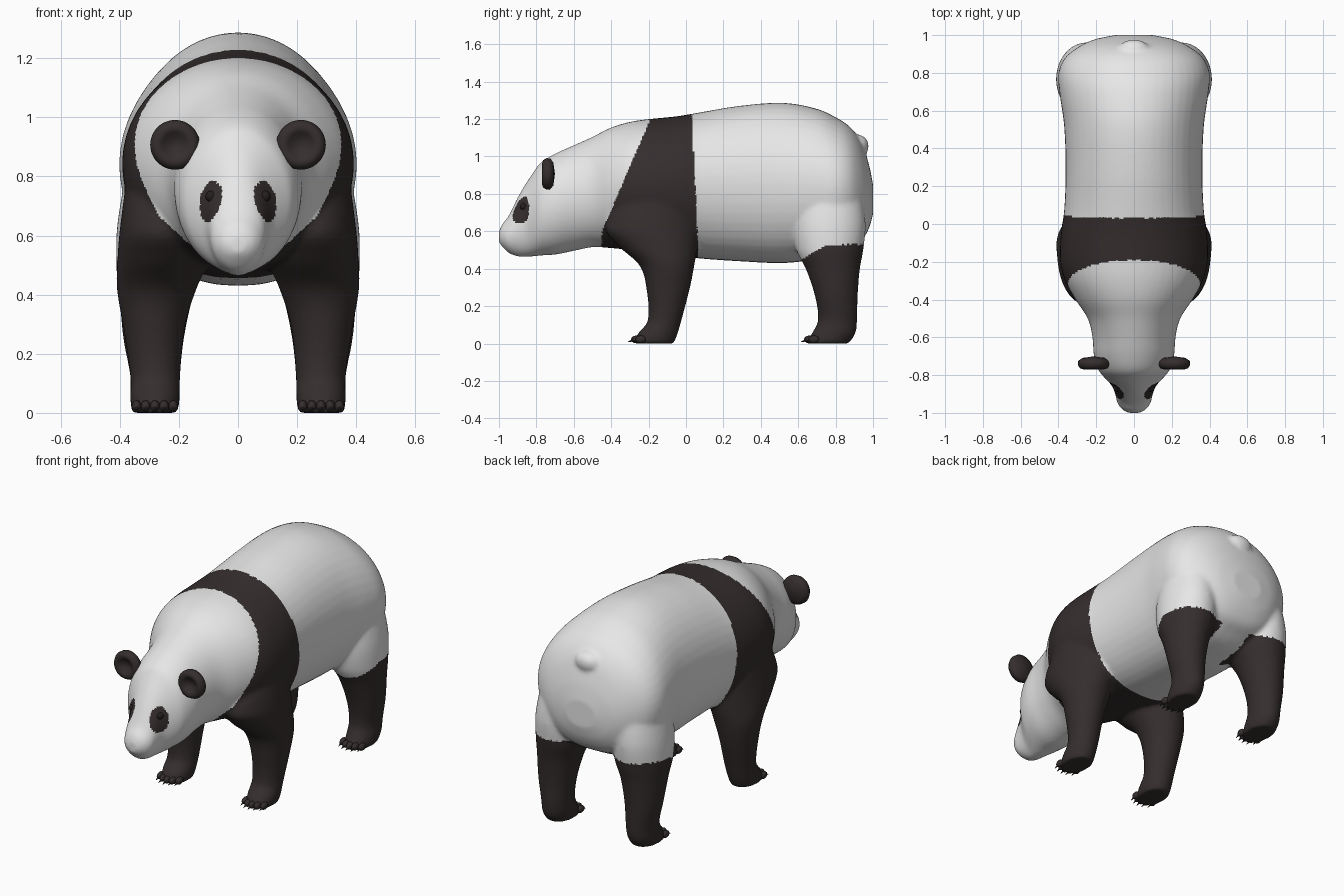
import bpy, bmesh, math
from mathutils import Matrix, Vector
from mathutils.bvhtree import BVHTree

cube = bpy.data.objects.get("Cube")
if cube:
    bpy.data.objects.remove(cube, do_unlink=True)


def material(name, color):
    mat = bpy.data.materials.new(name)
    mat.use_nodes = True
    mat.diffuse_color = (*color, 1)
    for node in mat.node_tree.nodes:
        if node.type == 'BSDF_PRINCIPLED':
            node.inputs["Base Color"].default_value = (*color, 1)
            node.inputs["Roughness"].default_value = .8
    return mat


WHITE = material("white_fur", (.8, .8, .8))
DARK = material("dark_fur", (.036, .027, .027))
BLACK = material("eye_black", (.018, .014, .014))


def finish(name, bm, *mats):
    """Turn a bmesh into a smooth shaded object."""
    bmesh.ops.recalc_face_normals(bm, faces=bm.faces)
    mesh = bpy.data.meshes.new(name)
    bm.to_mesh(mesh)
    bm.free()
    for mat in mats:
        mesh.materials.append(mat)
    for poly in mesh.polygons:
        poly.use_smooth = True
    obj = bpy.data.objects.new(name, mesh)
    bpy.context.scene.collection.objects.link(obj)
    return obj


def resample(rows, steps=5):
    """Smooth curve through table rows keyed by their first column."""
    last = len(rows) - 1

    def slope(i, k):
        a, b = rows[max(i - 1, 0)], rows[min(i + 1, last)]
        return (b[k] - a[k]) / (b[0] - a[0])

    result = []
    for i in range(last):
        a, b = rows[i], rows[i + 1]
        span = b[0] - a[0]
        for s in range(steps):
            t = s / steps
            h = t * t * (3 - 2 * t)
            row = [a[0] + span * t]
            for k in range(1, len(a)):
                row.append(a[k] * (1 - h) + b[k] * h
                           + span * slope(i, k) * t * (1 - t) ** 2
                           - span * slope(i + 1, k) * t * t * (1 - t))
            result.append(row)
    return result + [list(rows[last])]


def loft(bm, rings):
    """Skin a list of closed rings and cap both ends."""
    loops = [[bm.verts.new(p) for p in ring] for ring in rings]
    n = len(loops[0])
    for a, b in zip(loops, loops[1:]):
        for i in range(n):
            j = (i + 1) % n
            bm.faces.new((a[i], a[j], b[j], b[i]))
    bm.faces.new(loops[0])
    bm.faces.new(reversed(loops[-1]))


def blob(bm, center, radii, segments=20):
    bmesh.ops.create_uvsphere(
        bm, u_segments=segments, v_segments=segments // 2, radius=1,
        matrix=Matrix.Translation(center) @ Matrix.Diagonal((*radii, 1)))


ANGLES = [math.tau * i / 48 for i in range(48)]

# Head and trunk: y, top, bottom, half width
TRUNK = [
    (-1, .6, .54, .03), (-.985, .635, .52, .06), (-.95, .68, .485, .087),
    (-.9, .78, .465, .1), (-.86, .85, .463, .115), (-.82, .91, .465, .15),
    (-.78, .965, .47, .185), (-.7, 1.015, .475, .212), (-.6, 1.06, .495, .22),
    (-.5, 1.105, .515, .245), (-.4, 1.155, .51, .31), (-.3, 1.185, .5, .365),
    (-.2, 1.2, .49, .39), (-.05, 1.215, .47, .387), (.07, 1.235, .455, .37),
    (.28, 1.27, .44, .362), (.52, 1.287, .43, .37), (.7, 1.255, .45, .395),
    (.8, 1.21, .47, .4), (.88, 1.155, .51, .365), (.94, 1.07, .55, .29),
    (.98, .95, .62, .2), (1, .85, .69, .1)]

# Legs: z, front y, back y, inner x, outer x
FRONT_LEG = [
    (0, -.28, -.065, .203, .36), (.05, -.26, -.045, .197, .365),
    (.12, -.205, -.025, .196, .364), (.3, -.213, .022, .178, .39),
    (.42, -.25, .045, .14, .41), (.52, -.36, .06, .1, .408),
    (.62, -.43, .06, .1, .4), (.85, -.32, .04, .1, .37)]
HIND_LEG = [
    (0, .645, .87, .203, .36), (.05, .67, .905, .197, .365),
    (.12, .705, .915, .196, .364), (.25, .69, .918, .183, .388),
    (.4, .64, .93, .15, .402), (.5, .59, .948, .11, .412),
    (.65, .57, .96, .1, .407), (.9, .6, .92, .1, .36)]


def trunk_ring(y, top, bottom, width):
    belly = 1 - .18 * min(max((y + .6) / .4, 0), 1)
    ring = []
    for a in ANGLES:
        c, s = math.cos(a), math.sin(a)
        power = belly if s < 0 else 1
        x = math.copysign(abs(c) ** power, c) * width
        ring.append((x, y, (top + bottom) / 2 + s * (top - bottom) / 2))
    return ring


def leg_ring(side, z, y0, y1, x0, x1):
    return [(side * ((x0 + x1) / 2 + math.cos(a) * (x1 - x0) / 2),
             (y0 + y1) / 2 + math.sin(a) * (y1 - y0) / 2, z) for a in ANGLES]


# Body: trunk, legs and tail fused into one skin
bm = bmesh.new()
loft(bm, [trunk_ring(*row) for row in resample(TRUNK)])
for side in (1, -1):
    for leg in (FRONT_LEG, HIND_LEG):
        loft(bm, [leg_ring(side, *row) for row in resample(leg)])
blob(bm, (0, .92, 1.055), (.085, .058, .062))
body = finish("body", bm)
remesh = body.modifiers.new("fuse", 'REMESH')
remesh.mode = 'VOXEL'
remesh.voxel_size = .01
remesh.use_smooth_shade = True
soften = body.modifiers.new("soften", 'SMOOTH')
soften.factor = .5
soften.iterations = 14
bpy.context.view_layer.update()
graph = bpy.context.evaluated_depsgraph_get()
skin = bpy.data.meshes.new_from_object(body.evaluated_get(graph))
body.modifiers.clear()
body.data = skin
skin.materials.clear()
skin.materials.append(WHITE)
skin.materials.append(DARK)


def is_dark(p):
    x, y, z = abs(p.x), p.y, p.z
    # Shoulder band and front legs
    if max(-.45, -.19 - .433 * (1.2 - z)) < y < .03 + .05 * (1.23 - z):
        return True
    # Hind legs
    if y > .55 and x > .1 and z < min(.53, .45 + .6 * (y - .62)):
        return True
    # Eye patches, tilted outward at the bottom
    u = x - .093 + .15 * (z - .715)
    w = .036 + .08 * (z - .715)
    return y < -.78 and (u / w) ** 2 + ((z - .715) / .068) ** 2 < 1


for poly in skin.polygons:
    poly.use_smooth = True
    poly.material_index = int(is_dark(poly.center))

# Eyes, set on the face surface
tree = BVHTree.FromPolygons([v.co for v in skin.vertices],
                            [p.vertices[:] for p in skin.polygons])
for side, label in ((1, "left"), (-1, "right")):
    hit = tree.ray_cast(Vector((side * .09, -2, .732)), Vector((0, 1, 0)))[0]
    bm = bmesh.new()
    blob(bm, (hit or Vector((side * .09, -.87, .732))) + Vector((0, .012, 0)),
         (.02, .02, .02))
    finish(label + "_eye", bm, BLACK)

# Nose
bm = bmesh.new()
blob(bm, (0, -.966, .563), (.055, .034, .033))
for v in bm.verts:
    v.co.x *= 1 + 6 * (v.co.z - .563)
finish("nose", bm, DARK)

# Ears: turned dish with a raised rim; radius, depth
EAR = [(.002, -.004), (.025, -.008), (.042, -.024), (.058, -.032),
       (.074, -.026), (.084, -.008), (.082, .012), (.06, .028), (.002, .036)]
for side, label in ((1, "left"), (-1, "right")):
    bm = bmesh.new()
    loft(bm, [[(side * .213 + r * math.cos(a), -.737 + d,
                .907 + r * math.sin(a)) for a in ANGLES] for r, d in EAR])
    finish(label + "_ear", bm, DARK)

# Toes and claws
for label, paw_y in (("front", -.265), ("hind", .66)):
    for side, hand in ((1, "left"), (-1, "right")):
        bm = bmesh.new()
        for i in range(-2, 3):
            x, y = side * (.281 + i * .031), paw_y + .006 * i * i
            blob(bm, (x, y, .022), (.017, .03, .021), 12)
            bmesh.ops.create_cone(
                bm, cap_ends=True, segments=8, radius1=.008, radius2=.001,
                depth=.034, matrix=Matrix.Translation((x, y - .03, .014))
                @ Matrix.Rotation(math.radians(105), 4, 'X'))
        finish(label + "_" + hand + "_toes", bm, DARK)
